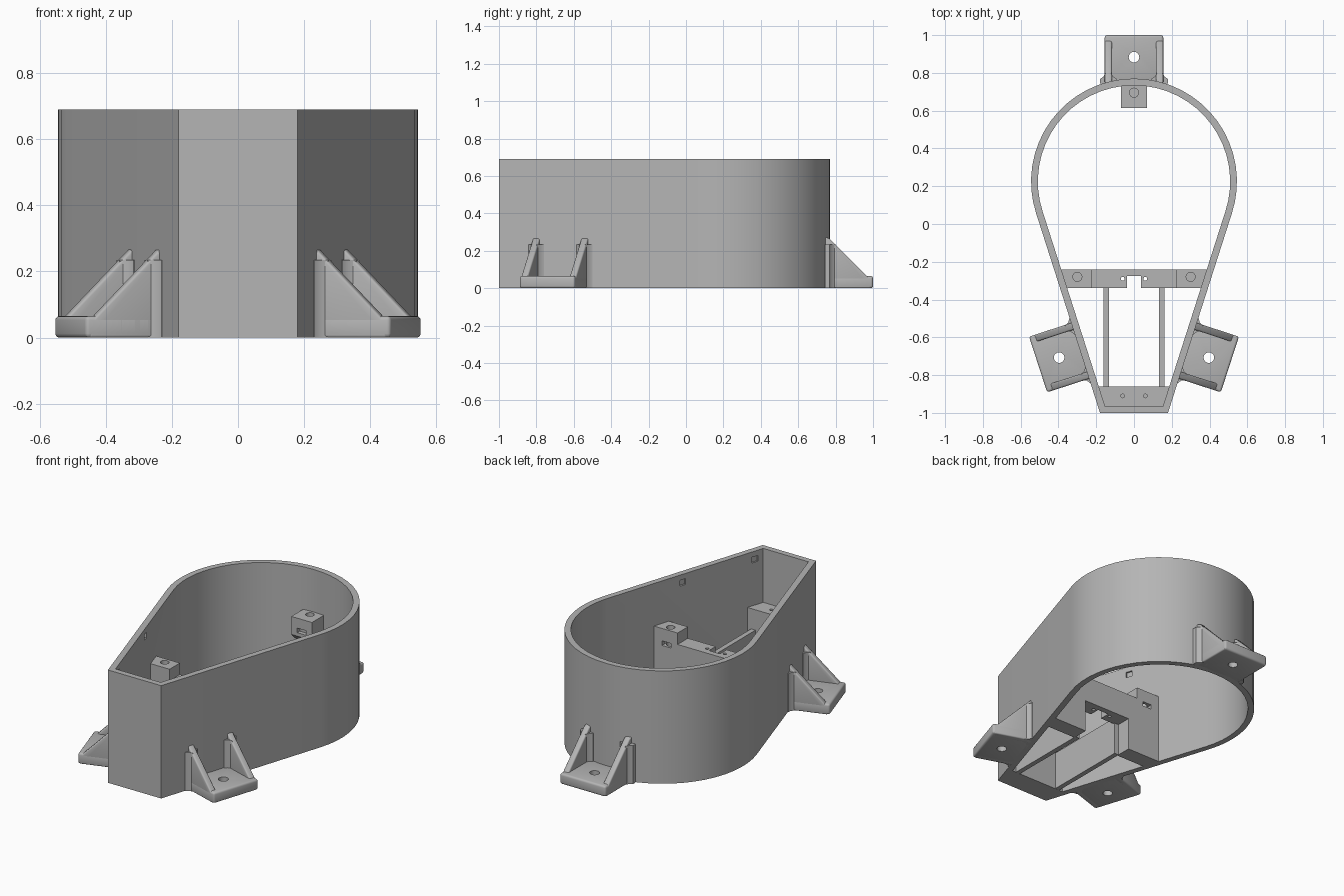
import bpy, bmesh, math
from mathutils import Matrix, Vector

old = bpy.data.objects.get("Cube")
if old:
    bpy.data.objects.remove(old)

grey = bpy.data.materials.new("plain_grey")
grey.use_nodes = True
COLOUR = (0.46, 0.46, 0.46, 1)
grey.diffuse_color = COLOUR
grey.node_tree.nodes["Principled BSDF"].inputs["Base Color"].default_value = COLOUR

HEIGHT = 0.69
TILT = math.radians(18)


def finish(name, bm):
    bmesh.ops.recalc_face_normals(bm, faces=bm.faces)
    mesh = bpy.data.meshes.new(name)
    bm.to_mesh(mesh)
    bm.free()
    mesh.materials.append(grey)
    ob = bpy.data.objects.new(name, mesh)
    bpy.context.collection.objects.link(ob)
    return ob


def prism(name, points, low, high, axis="z"):
    """Extrude a flat outline along one axis."""
    place = {"z": lambda a, b, h: (a, b, h),
             "y": lambda a, b, h: (a, h, b),
             "x": lambda a, b, h: (h, a, b)}[axis]
    bm = bmesh.new()
    ends = [[bm.verts.new(place(a, b, h)) for a, b in points] for h in (low, high)]
    bm.faces.new(ends[0])
    bm.faces.new(ends[1])
    n = len(points)
    for i in range(n):
        j = (i + 1) % n
        bm.faces.new((ends[0][i], ends[0][j], ends[1][j], ends[1][i]))
    return finish(name, bm)


def box(name, centre, size):
    bm = bmesh.new()
    bmesh.ops.create_cube(bm, size=1)
    bmesh.ops.scale(bm, vec=size, verts=bm.verts)
    bmesh.ops.translate(bm, vec=centre, verts=bm.verts)
    return finish(name, bm)


def drill(x, y, radius, low=-0.1, high=0.5):
    ring = [(x + radius * math.cos(math.tau * i / 20), y + radius * math.sin(math.tau * i / 20))
            for i in range(20)]
    return prism("hole_cutter", ring, low, high)


def apply(ob, mod):
    bpy.context.view_layer.objects.active = ob
    bpy.ops.object.modifier_apply(modifier=mod.name)


def cut(ob, cutters):
    for cutter in cutters:
        cutter.hide_render = True
        mod = ob.modifiers.new("cut", "BOOLEAN")
        mod.operation, mod.solver, mod.object = "DIFFERENCE", "EXACT", cutter
        apply(ob, mod)
        bpy.data.objects.remove(cutter)


def bevel(ob, width):
    mod = ob.modifiers.new("soft_edges", "BEVEL")
    mod.width, mod.segments, mod.limit_method = width, 3, "ANGLE"
    apply(ob, mod)


def smooth(ob):
    bpy.ops.object.select_all(action="DESELECT")
    ob.select_set(True)
    bpy.context.view_layer.objects.active = ob
    bpy.ops.object.shade_smooth_by_angle(angle=math.radians(30))


# Teardrop shell: flat front, tapering sides, round back
def outline(radius, half_front, front_y, steps=32):
    points = [(-half_front, front_y), (half_front, front_y)]
    for i in range(steps + 1):
        a = -TILT + (math.pi + 2 * TILT) * i / steps
        points.append((radius * math.cos(a), 0.225 + radius * math.sin(a)))
    return points


bm = bmesh.new()
loops = [[bm.verts.new((x, y, z)) for x, y in pts]
         for pts, z in ((outline(0.545, 0.18, -1), 0), (outline(0.545, 0.18, -1), HEIGHT),
                        (outline(0.509, 0.153, -0.965), HEIGHT), (outline(0.509, 0.153, -0.965), 0))]
count = len(loops[0])
for k in range(4):
    a, b = loops[k], loops[(k + 1) % 4]
    for i in range(count):
        j = (i + 1) % count
        bm.faces.new((a[i], a[j], b[j], b[i]))
shell = finish("shell_wall", bm)

# Shallow square pockets inside the sloping walls
pockets = []
for side in (-1, 1):
    for x, y in ((0.32, -0.43), (0.165, -0.908)):
        pocket = box("pocket_cutter", (0, 0, 0), (0.03, 0.04, 0.035))
        pocket.data.transform(Matrix.Translation((side * x, y, 0.64))
                              @ Matrix.Rotation(-side * TILT, 4, "Z"))
        pockets.append(pocket)
cut(shell, pockets)
smooth(shell)

# Cross bar with a raised mounting tower at each end
half = [(0.16, 0.2), (0.16, 0), (0.384, 0), (0.384, 0.43), (0.225, 0.43), (0.225, 0.36)]
bar = prism("cross_bar", half + [(-x, z) for x, z in reversed(half)], -0.34, -0.24, "y")
cutters = [box("notch_cutter", (0, -0.32, 0.3), (0.075, 0.09, 0.8))]
for side in (-1, 1):
    cutters += [drill(side * 0.06, -0.29, 0.01), drill(side * 0.3, -0.28, 0.024, 0.3),
                box("slot_cutter", (side * 0.3, -0.24, 0.34), (0.06, 0.06, 0.028))]
cut(bar, cutters)
smooth(bar)

# Front ledge with two screw holes
ledge = prism("front_ledge", [(-0.155, -0.97), (0.155, -0.97), (0.19, -0.86), (-0.19, -0.86)], 0, 0.36)
cut(ledge, [drill(side * 0.06, -0.91, 0.01, 0.2) for side in (-1, 1)])
smooth(ledge)

# Rails between the ledge and the cross bar
for side, word in ((-1, "right"), (1, "left")):
    box(word + "_rail", (side * 0.147, -0.6, 0.118), (0.03, 0.54, 0.235))

# Back mounting block with a sloped underside
block = prism("back_block", [(0.615, 0.43), (0.75, 0.43), (0.75, 0.2), (0.735, 0.2), (0.615, 0.32)],
              -0.07, 0.07, "x")
cut(block, [drill(0, 0.695, 0.024, 0.3),
            box("slot_cutter", (0, 0.61, 0.355), (0.06, 0.06, 0.028))])
smooth(block)


# Mounting feet: drilled plate, two sloping ribs and flared roots
def foot(word, place):
    plate = prism(word + "_foot_plate", [(-0.155, -0.025), (0.155, -0.025), (0.155, 0.232), (-0.155, 0.232)],
                  0, 0.065)
    bevel(plate, 0.012)
    cut(plate, [drill(0, 0.115, 0.028)])
    parts = [plate]
    for side in (-1, 1):
        lo, hi = sorted((side * 0.117, side * 0.155))
        rib = prism(word + "_foot_rib", [(-0.025, 0), (0.22, 0), (0.22, 0.045), (0.0, 0.265), (-0.025, 0.275)],
                    lo, hi, "x")
        bevel(rib, 0.008)
        parts.append(rib)
        for edge, out in ((0.15, 1), (0.122, -1)):
            flare = [(side * (edge + out * dx), y)
                     for dx, y in ((0, -0.025), (0.03, -0.025), (0.03, 0), (0.012, 0.012), (0, 0.035))]
            parts.append(prism(word + "_foot_flare", flare, 0.0, 0.235))
    for part in parts:
        part.data.transform(place)
        smooth(part)


foot("back", Matrix.Translation((0, 0.768, 0)))
for side, word in ((1, "left"), (-1, "right")):
    foot(word, Matrix.Translation((side * 0.287, -0.672, 0))
         @ Matrix.Rotation(-side * (math.pi / 2 + TILT), 4, "Z"))
